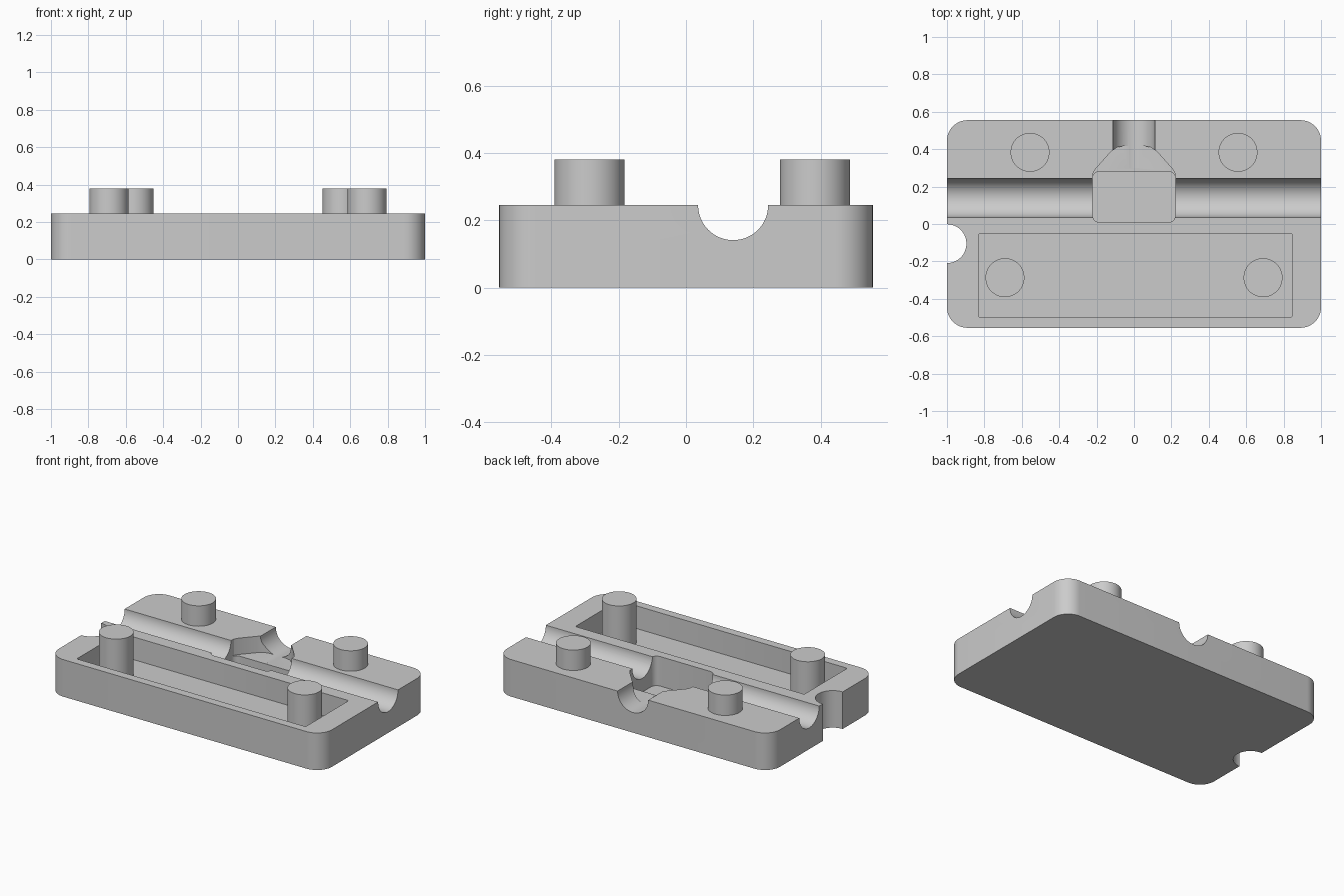
import bpy
import bmesh
from math import pi, cos, sin, radians
from mathutils import Matrix

cube = bpy.data.objects.get("Cube")
if cube:
    bpy.data.objects.remove(cube)

# Single plain grey
grey = bpy.data.materials.new("plain_grey")
grey.use_nodes = True
COLOUR = (0.6, 0.6, 0.6, 1)
grey.diffuse_color = COLOUR
grey.node_tree.nodes["Principled BSDF"].inputs["Base Color"].default_value = COLOUR

TOP = 0.245
HALF_DEPTH = 0.555
R = 0.104
TRAY_FLOOR = 0.095
LEDGE = 0.137
POCKET_FLOOR = 0.05


def rounded_rect(x0, x1, y0, y1, r, steps):
    """Outline of a rectangle with rounded corners."""
    pts = []
    centres = [(x1 - r, y1 - r), (x0 + r, y1 - r), (x0 + r, y0 + r), (x1 - r, y0 + r)]
    for q, (cx, cy) in enumerate(centres):
        for i in range(steps + 1):
            a = (q + i / steps) * pi / 2
            pts.append((cx + r * cos(a), cy + r * sin(a)))
    return pts


def finish(name, bm):
    bmesh.ops.recalc_face_normals(bm, faces=bm.faces)
    mesh = bpy.data.meshes.new(name)
    bm.to_mesh(mesh)
    bm.free()
    mesh.materials.append(grey)
    ob = bpy.data.objects.new(name, mesh)
    bpy.context.collection.objects.link(ob)
    return ob


def prism(name, outline, z0, z1):
    """Extrude an outline upward."""
    bm = bmesh.new()
    face = bm.faces.new([bm.verts.new((x, y, z0)) for x, y in outline])
    new = bmesh.ops.extrude_face_region(bm, geom=[face])["geom"]
    verts = [v for v in new if isinstance(v, bmesh.types.BMVert)]
    bmesh.ops.translate(bm, verts=verts, vec=(0, 0, z1 - z0))
    return finish(name, bm)


def rod(name, centre, r, length, axis="Z"):
    """Cylinder along one axis."""
    turn = {"X": Matrix.Rotation(pi / 2, 4, "Y"),
            "Y": Matrix.Rotation(pi / 2, 4, "X"),
            "Z": Matrix()}[axis]
    bm = bmesh.new()
    bmesh.ops.create_cone(bm, cap_ends=True, segments=64, radius1=r, radius2=r,
                          depth=length, matrix=Matrix.Translation(centre) @ turn)
    return finish(name, bm)


def smooth(ob):
    bpy.ops.object.select_all(action="DESELECT")
    ob.select_set(True)
    bpy.context.view_layer.objects.active = ob
    bpy.ops.object.shade_smooth_by_angle(angle=radians(30))


# Base block
base = prism("base_block", rounded_rect(-1, 1, -HALF_DEPTH, HALF_DEPTH, 0.11, 12), 0, TOP)

# Cutters: grooves, stepped pocket, side notch and tray
right_half = [(0.22, 0.15), (0.22, 0.27), (0.205, 0.295), (0.125, 0.385), (0.09, 0.41), (0.06, 0.416)]
ledge_outline = right_half + [(-x, y) for x, y in reversed(right_half)]
cutters = [
    rod("long_groove_cutter", (0, 0.14, TOP), R, 2.4, "X"),
    rod("rear_groove_cutter", (0, 0.5, TOP), 0.112, 0.4, "Y"),
    prism("ledge_cutter", ledge_outline, LEDGE, 0.4),
    prism("pocket_cutter", rounded_rect(-0.222, 0.222, 0.008, 0.281, 0.04, 6), POCKET_FLOOR, 0.4),
    rod("notch_cutter", (-1, -0.105, 0.1), R, 1),
    prism("tray_cutter", rounded_rect(-0.83, 0.845, -0.5, -0.05, 0.008, 2), TRAY_FLOOR, 0.4),
]
bpy.context.view_layer.objects.active = base
for cutter in cutters:
    cutter.hide_render = True
    mod = base.modifiers.new(cutter.name, "BOOLEAN")
    mod.operation = "DIFFERENCE"
    mod.solver = "EXACT"
    mod.object = cutter
    bpy.ops.object.modifier_apply(modifier=mod.name)
for cutter in cutters:
    bpy.data.objects.remove(cutter)
smooth(base)

# Locating pegs: short rear pair, tall pair standing in the tray
PEG_TOP = 0.38
for side, s in (("left", 1), ("right", -1)):
    for row, x, y, foot in (("rear", 0.556, 0.383, TOP), ("front", 0.69, -0.287, TRAY_FLOOR)):
        peg = rod(f"{row}_{side}_peg", (s * x, y, (PEG_TOP + foot) / 2), R, PEG_TOP - foot)
        smooth(peg)
